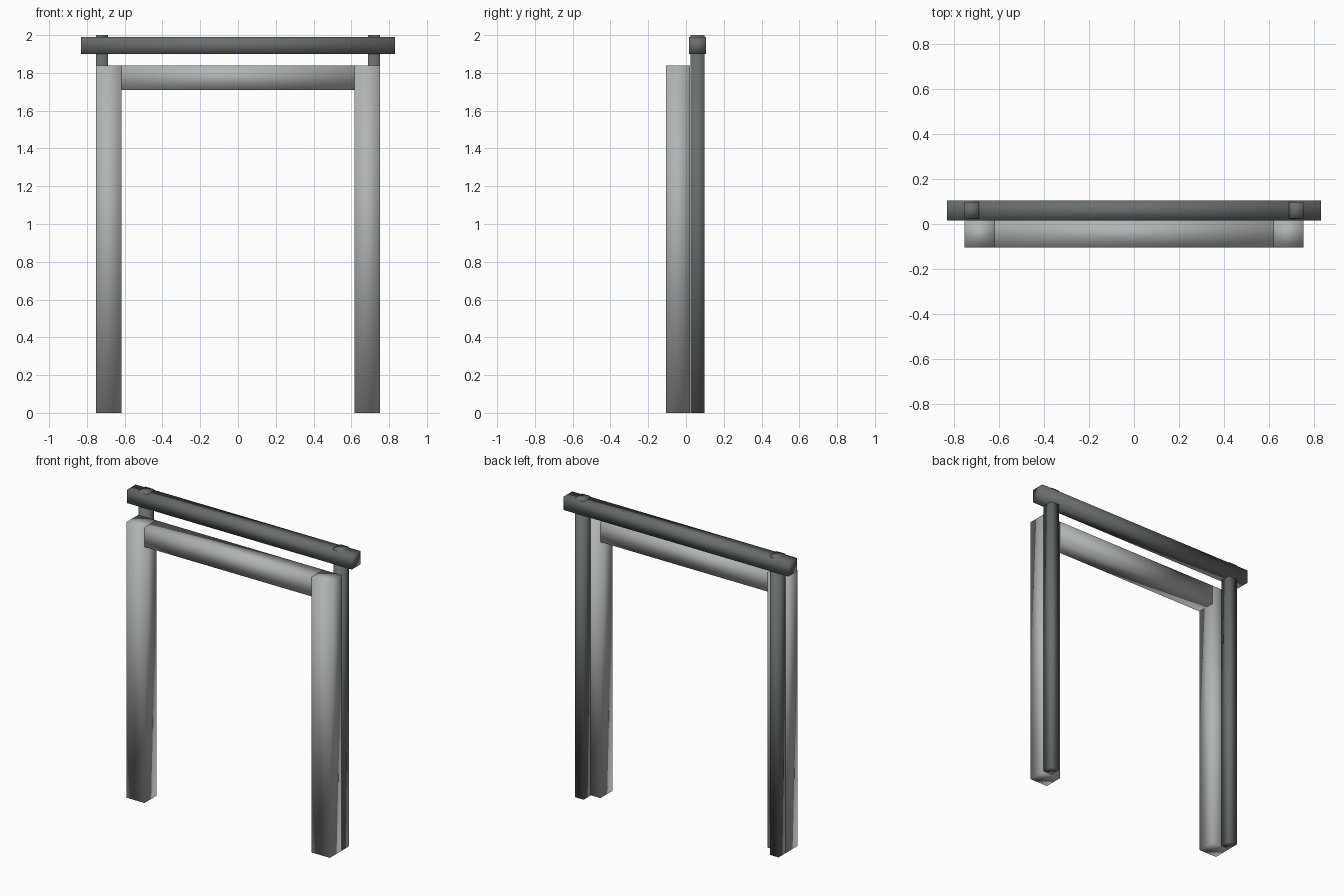
import bpy
import bmesh
from mathutils import Vector

default_cube = bpy.data.objects.get("Cube")
if default_cube:
    bpy.data.objects.remove(default_cube, do_unlink=True)


def make_material(name, color):
    mat = bpy.data.materials.new(name)
    mat.use_nodes = True
    mat.diffuse_color = color
    mat.node_tree.nodes["Principled BSDF"].inputs["Base Color"].default_value = color
    return mat


def make_bar(name, low, high, mat):
    """Soft-shaded rectangular timber between two opposite corners."""
    low, high = Vector(low), Vector(high)
    bm = bmesh.new()
    bmesh.ops.create_cube(bm, size=1)
    bmesh.ops.scale(bm, vec=high - low, verts=bm.verts)
    bmesh.ops.translate(bm, vec=(high - low) / 2 - (high - low) / 2, verts=bm.verts)
    for face in bm.faces:
        face.smooth = True
    mesh = bpy.data.meshes.new(name)
    bm.to_mesh(mesh)
    bm.free()
    mesh.materials.append(mat)
    obj = bpy.data.objects.new(name, mesh)
    obj.location = (low + high) / 2
    bpy.context.collection.objects.link(obj)
    return obj


light_grey = make_material("light grey", (0.44, 0.46, 0.46, 1))
dark_grey = make_material("dark grey", (0.14, 0.155, 0.16, 1))

OUTER = 0.752
INNER = 0.618
FRAME_TOP = 1.84

# Uprights: a thick front post with a thin post behind it on each side
for side, sign in (("left", 1), ("right", -1)):
    for part, inner, y0, y1, top, mat in (
        ("front_post", INNER, -0.105, 0.02, FRAME_TOP, light_grey),
        ("rear_post", 0.688, 0.024, 0.097, 2.0, dark_grey),
    ):
        x0, x1 = sorted((sign * inner, sign * OUTER))
        make_bar(f"{side}_{part}", (x0, y0, 0), (x1, y1, top), mat)

# Front lintel butted between the thick posts
make_bar("front_lintel", (-INNER, -0.105, 1.71), (INNER, 0.02, FRAME_TOP), light_grey)

# Overhanging rail that the thin posts pass through
make_bar("top_rail", (-0.83, 0.016, 1.9), (0.83, 0.105, 1.99), dark_grey)
